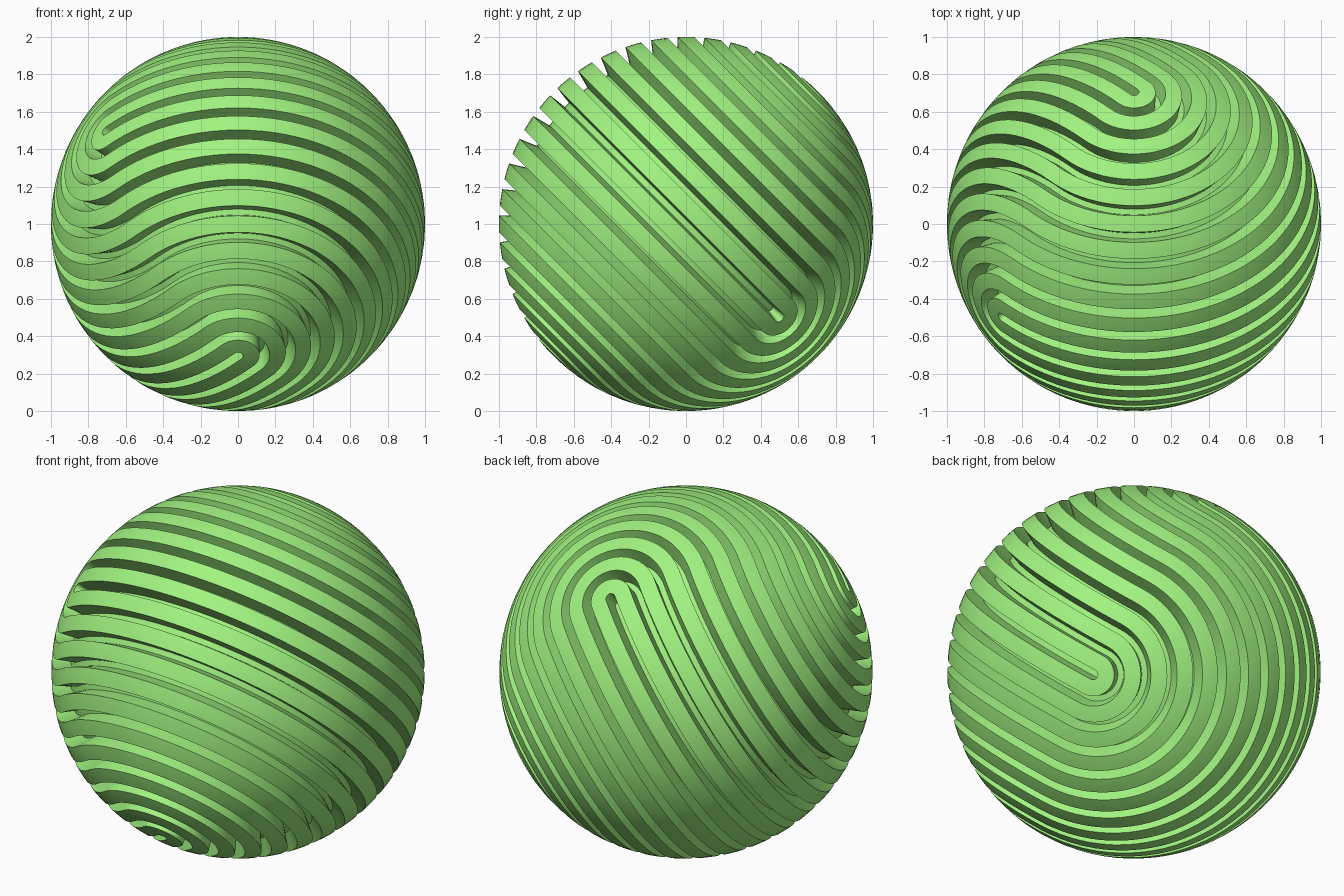
import bpy, bmesh
from math import sin, cos, pi, radians
from mathutils import Vector

if "Cube" in bpy.data.objects:
    bpy.data.objects.remove(bpy.data.objects["Cube"])

N = 48                       # segments per straight run and per end cap
PITCH = radians(90 / 11)     # angular spacing of the grooves
W_TOP, W_BOT = 0.027, 0.017  # groove half widths (lip, floor)
R_IN = 0.90                  # groove floor radius

# Cross-section: (angular distance from the spine arc, radius)
profile = [(0, R_IN), (W_BOT, R_IN), (W_TOP, 1)]
for k in range(1, 7):
    start = (k - 1) * PITCH + W_TOP
    end = k * PITCH - W_TOP if k < 6 else radians(45)
    steps = 4 if k < 6 else 2
    profile += [(start + (end - start) * i / steps, 1) for i in range(1, steps + 1)]
    if k < 6:
        profile += [(k * PITCH - W_BOT, R_IN), (k * PITCH + W_BOT, R_IN),
                    (k * PITCH + W_TOP, 1)]


def loop_points(c, u, n, t):
    """Closed curve at angular distance t around the half circle -u, c, u."""
    pts = []
    for s in (1, -1):
        for i in range(N):   # run parallel to the spine
            a = s * (-pi / 2 + pi * i / N)
            pts.append(cos(t) * (cos(a) * c + sin(a) * u) + s * sin(t) * n)
        for i in range(N):   # rounded end
            a = pi * i / N
            pts.append(cos(t) * s * u + sin(t) * (s * cos(a) * n - sin(a) * c))
    return pts


# Two interlocking half-circle spines, tilted 45 degrees
x = Vector((1, 0, 0))
d = Vector((0, -1, 1)).normalized()
e = Vector((0, -1, -1)).normalized()
c, u = (x + d).normalized(), (x - d).normalized()

bm = bmesh.new()
for frame in ((c, u, e), (-c, e, u)):
    rings = [[bm.verts.new(p * r + Vector((0, 0, 1))) for p in loop_points(*frame, t)]
             for t, r in profile]
    for a, b in zip(rings, rings[1:]):
        for i in range(4 * N):
            j = (i + 1) % (4 * N)
            bm.faces.new((a[i], a[j], b[j], b[i]))
bmesh.ops.remove_doubles(bm, verts=bm.verts, dist=1e-5)
bmesh.ops.recalc_face_normals(bm, faces=bm.faces)

# Grooved ball
mesh = bpy.data.meshes.new("grooved_ball")
bm.to_mesh(mesh)
bm.free()
ball = bpy.data.objects.new("grooved_ball", mesh)
bpy.context.collection.objects.link(ball)
mat = bpy.data.materials.new("green")
mat.diffuse_color = (0.36, 0.9, 0.22, 1)
mat.use_nodes = True
mat.node_tree.nodes["Principled BSDF"].inputs["Base Color"].default_value = mat.diffuse_color
mesh.materials.append(mat)
bpy.context.view_layer.objects.active = ball
ball.select_set(True)
bpy.ops.object.shade_smooth_by_angle(angle=radians(30))
